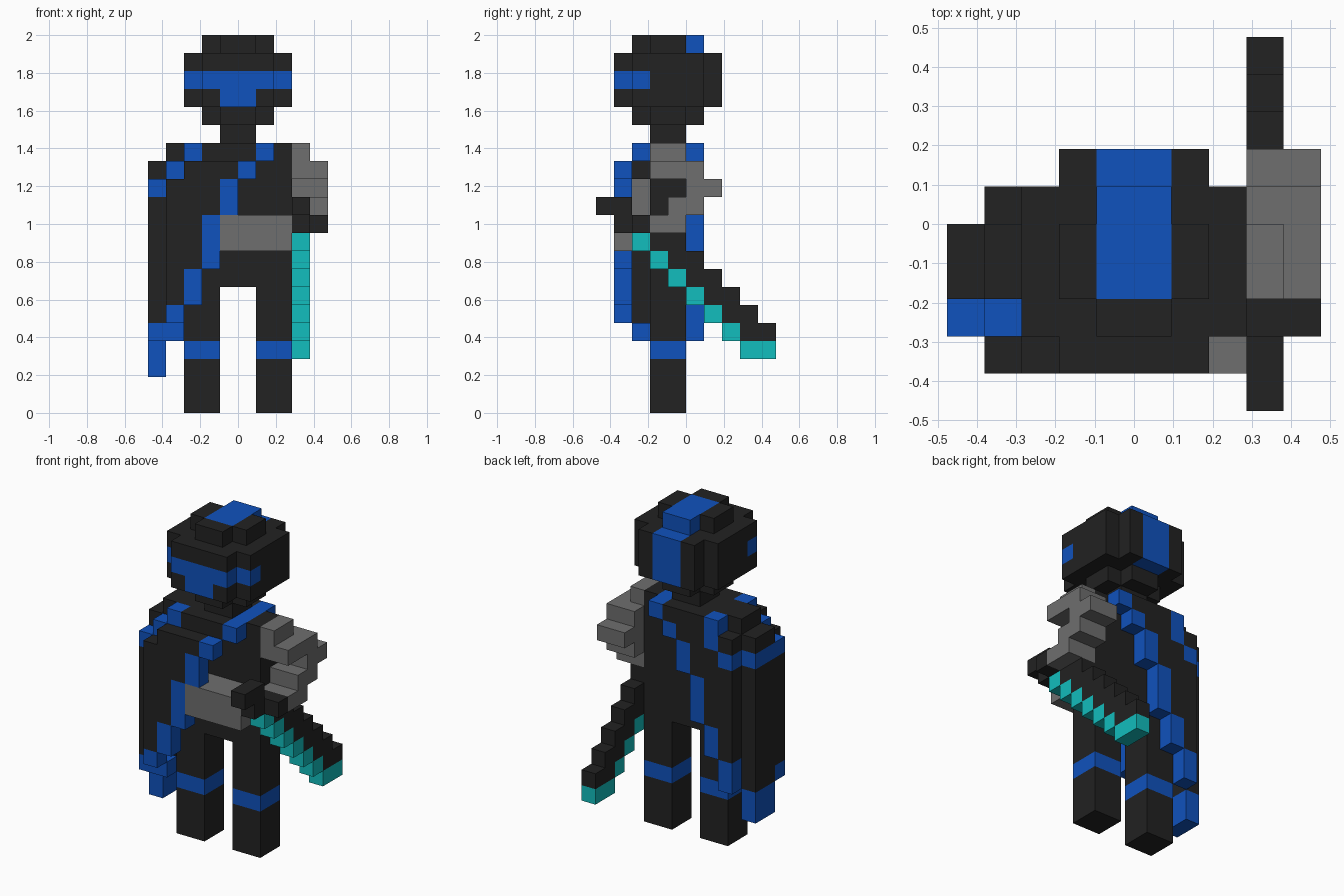
import bpy
import bmesh
from mathutils import Vector

cube = bpy.data.objects.get("Cube")
if cube:
    bpy.data.objects.remove(cube, do_unlink=True)

UNIT = 2 / 21  # edge of one block

# Flat colours, linear values
PALETTE = {
    "charcoal": (0.016, 0.016, 0.016),
    "royal_blue": (0.005, 0.084, 0.51),
    "steel_grey": (0.156, 0.156, 0.156),
    "teal": (0.006, 0.51, 0.51),
}
BLACK, BLUE, GREY, TEAL = range(len(PALETTE))

materials = []
for name, rgb in PALETTE.items():
    mat = bpy.data.materials.new(name)
    mat.use_nodes = True
    mat.diffuse_color = (*rgb, 1)
    mat.node_tree.nodes["Principled BSDF"].inputs["Base Color"].default_value = (*rgb, 1)
    materials.append(mat)


def fill(cells, colour, xs, ys, zs):
    """Fill an inclusive range of blocks; a single number means one layer."""
    spans = [(s, s) if isinstance(s, int) else s for s in (xs, ys, zs)]
    (xa, xb), (ya, yb), (za, zb) = spans
    for x in range(xa, xb + 1):
        for y in range(ya, yb + 1):
            for z in range(za, zb + 1):
                cells[x, y, z] = colour


def build(name, cells):
    """Skin the blocks with outer faces only and merge flat areas."""
    bm = bmesh.new()
    for cell, colour in cells.items():
        centre = Vector(cell) + Vector((0.5, 0.5, 0.5))
        for axis in range(3):
            for sign in (-1, 1):
                n = Vector((0, 0, 0))
                n[axis] = sign
                if tuple(int(c) for c in Vector(cell) + n) in cells:
                    continue
                u = Vector((0, 0, 0))
                u[(axis + 1) % 3] = 0.5
                v = n.cross(u)
                mid = centre + n * 0.5
                corners = (mid - u - v, mid + u - v, mid + u + v, mid - u + v)
                face = bm.faces.new([bm.verts.new(c * UNIT) for c in corners])
                face.material_index = colour
    bmesh.ops.remove_doubles(bm, verts=bm.verts, dist=UNIT / 100)
    bmesh.ops.dissolve_limit(bm, angle_limit=0.01, verts=bm.verts, edges=bm.edges,
                             delimit={'MATERIAL', 'NORMAL'})
    mesh = bpy.data.meshes.new(name)
    bm.to_mesh(mesh)
    bm.free()
    for mat in materials:
        mesh.materials.append(mat)
    obj = bpy.data.objects.new(name, mesh)
    bpy.context.collection.objects.link(obj)


# Head: wide middle layers, smaller cross-shaped cap and chin
head = {}
fill(head, BLACK, (-2, 1), (-4, 1), (17, 19))
fill(head, BLACK, (-3, 2), (-3, 0), (17, 19))
for level in (16, 20):
    fill(head, BLACK, (-2, 1), (-2, -1), level)
    fill(head, BLACK, (-1, 0), (-3, 0), level)
# Visor
fill(head, BLUE, (-2, 1), -4, 18)
for side in (-3, 2):
    fill(head, BLUE, side, -3, 18)
fill(head, BLUE, (-1, 0), -4, 17)
# Crest over the top and down the back
fill(head, BLUE, (-1, 0), (-2, 0), 20)
fill(head, BLUE, (-1, 0), 1, (17, 19))
build("head", head)

neck = {}
fill(neck, BLACK, (-1, 0), (-2, -1), 15)
build("neck", neck)

torso = {}
fill(torso, BLACK, (-3, 2), (-2, -1), (7, 14))
fill(torso, BLUE, 1, (-2, -1), 14)
build("torso", torso)

# Legs with a blue band at the knee
for name, x in (("right_leg", -3), ("left_leg", 1)):
    leg = {}
    fill(leg, BLACK, (x, x + 1), (-2, -1), (0, 6))
    fill(leg, BLUE, (x, x + 1), (-2, -1), 3)
    build(name, leg)

# Cape: front and back sheets whose blue hem steps down to the right side
cape = {}
hem = ((0, 13, 13), (-1, 11, 12), (-2, 8, 10), (-3, 6, 7), (-4, 5, 5))
for y in (-4, 0):
    for edge, low, high in hem:
        start = -3 if y == -4 and high == 13 else -4
        fill(cape, BLACK, (start, edge), y, (low, high))
        fill(cape, BLUE, edge, y, (low, high))
# Collar
for y in (-3, 0):
    fill(cape, BLACK, (-2, 0), y, 14)
    for x in (-3, 1):
        fill(cape, BLUE, x, y, 14)
fill(cape, BLACK, (-3, -1), -3, 13)
# Shoulder
fill(cape, BLACK, -4, (-2, -1), (13, 14))
fill(cape, BLUE, -4, -3, 13)
fill(cape, BLUE, -3, 0, 13)
fill(cape, BLUE, -4, 0, 12)
# Outer side
fill(cape, BLACK, -5, (-2, -1), (4, 13))
fill(cape, BLACK, -5, -3, (5, 11))
fill(cape, BLUE, -5, (-3, -1), 12)
# Lower tips
fill(cape, BLUE, (-5, -4), -3, 4)
fill(cape, BLUE, -4, 0, 4)
fill(cape, BLUE, -5, (-2, -1), (2, 3))
build("cape", cape)

# Right arm: under the cape, then across the waist
right_arm = {}
fill(right_arm, GREY, (-4, -3), -3, (11, 12))
fill(right_arm, GREY, (-4, 2), -3, (9, 10))
fill(right_arm, GREY, (-1, 2), -4, (9, 10))
build("right_arm", right_arm)

# Left arm: bent back at the elbow
left_arm = {}
fill(left_arm, GREY, 3, (-2, -1), 14)
fill(left_arm, GREY, (3, 4), (-2, 0), 13)
fill(left_arm, GREY, (3, 4), (0, 1), 12)
fill(left_arm, GREY, (3, 4), (-1, 0), 11)
fill(left_arm, GREY, (3, 4), (-2, -1), 10)
build("left_arm", left_arm)

left_hand = {}
fill(left_hand, BLACK, 4, -3, 10)
build("left_hand", left_hand)

# Sword: stepped black blade with a teal cutting edge
sword = {}
fill(sword, BLACK, 3, (-5, -4), 11)
fill(sword, BLACK, 3, (-4, -3), 10)
for z in range(4, 10):
    fill(sword, TEAL, 3, 6 - z, z)
    fill(sword, BLACK, 3, (7 - z, 8 - z), z)
fill(sword, TEAL, 3, (3, 4), 3)
build("sword", sword)
